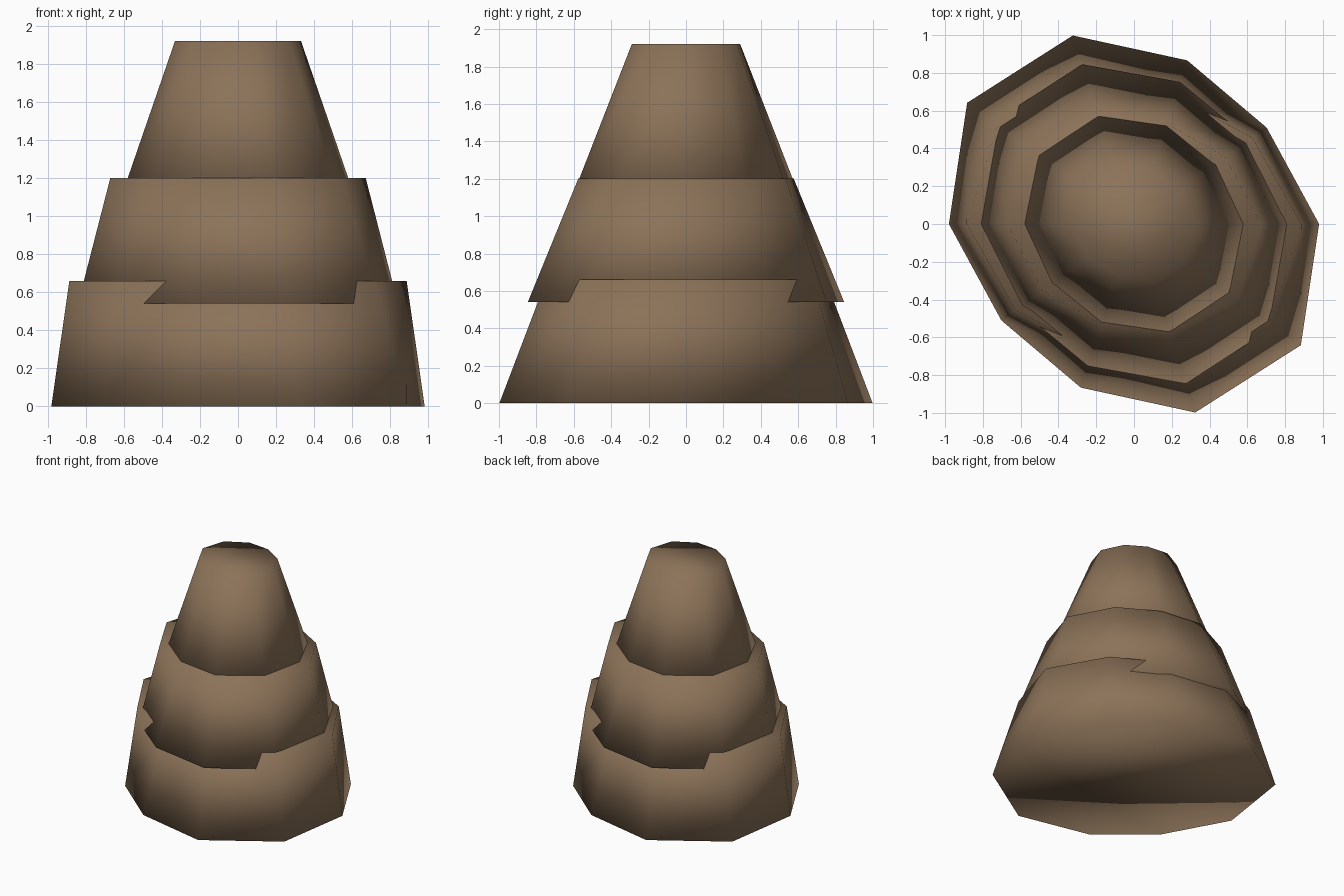
import bpy, bmesh, math

if "Cube" in bpy.data.objects:
    bpy.data.objects.remove(bpy.data.objects["Cube"])

SIDES = 10

rock = bpy.data.materials.new("brown_rock")
rock.diffuse_color = (0.263, 0.171, 0.100, 1)
rock.use_nodes = True
rock.node_tree.nodes["Principled BSDF"].inputs["Base Color"].default_value = rock.diffuse_color


def ring(bm, radius, wobble, phase, z):
    """Ten-sided ring whose radius swells twice per turn."""
    verts = []
    for i in range(SIDES):
        a = math.tau * i / SIDES
        r = radius * (1 + wobble * math.cos(2 * a + math.radians(phase)))
        verts.append(bm.verts.new((r * math.cos(a), r * math.sin(a), z)))
    return verts


def tier(name, z0, z1, r0, r1, wobble):
    """Closed, tapered, slightly twisted block of rock."""
    bm = bmesh.new()
    low = ring(bm, r0, wobble, 90, z0)
    high = ring(bm, r1, wobble, 39, z1)
    for i in range(SIDES):
        j = (i + 1) % SIDES
        bm.faces.new((low[i], low[j], high[j], high[i]))
    bm.faces.new(low[::-1])
    bm.faces.new(high)
    for f in bm.faces:
        f.smooth = True
    mesh = bpy.data.meshes.new(name)
    bm.to_mesh(mesh)
    bm.free()
    mesh.materials.append(rock)
    obj = bpy.data.objects.new(name, mesh)
    bpy.context.collection.objects.link(obj)


# Three overlapping tiers, widest at the ground
tier("bottom_tier", 0.00, 0.66, 0.98, 0.81, 0.12)
tier("middle_tier", 0.54, 1.20, 0.84, 0.622, 0.10)
tier("top_tier", 1.08, 1.92, 0.62, 0.311, 0.08)
